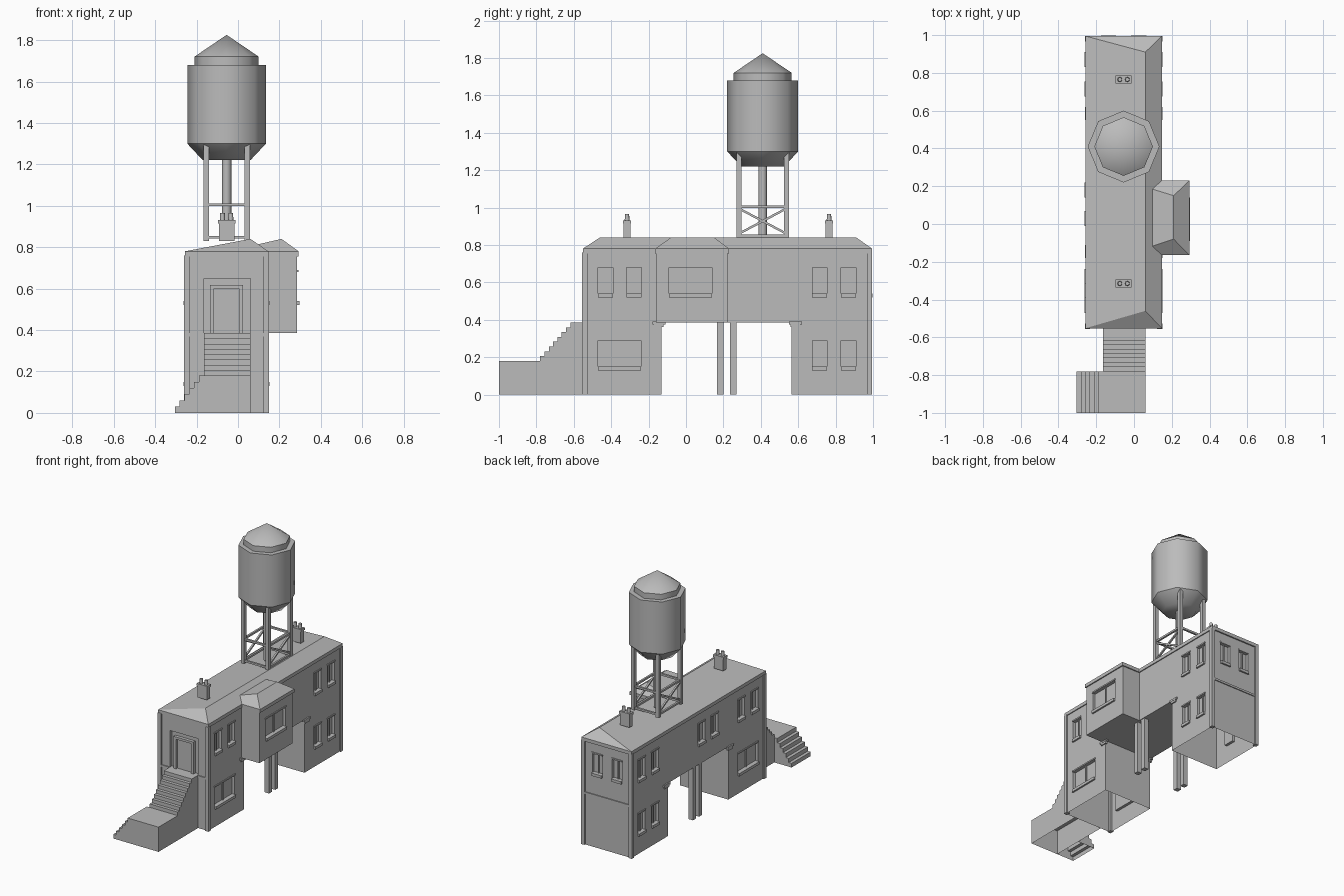
import bpy, bmesh, math
from mathutils import Vector

if "Cube" in bpy.data.objects:
    bpy.data.objects.remove(bpy.data.objects["Cube"])

grey = bpy.data.materials.new("plain grey")
grey.use_nodes = True
grey.diffuse_color = (0.5, 0.5, 0.5, 1)
grey.node_tree.nodes["Principled BSDF"].inputs["Base Color"].default_value = (0.5, 0.5, 0.5, 1)


def finish(name, bm):
    bmesh.ops.recalc_face_normals(bm, faces=bm.faces)
    mesh = bpy.data.meshes.new(name)
    bm.to_mesh(mesh)
    bm.free()
    mesh.materials.append(grey)
    ob = bpy.data.objects.new(name, mesh)
    bpy.context.collection.objects.link(ob)
    return ob


def add_box(bm, x0, x1, y0, y1, z0, z1):
    vs = bmesh.ops.create_cube(bm, size=1)["verts"]
    for v in vs:
        v.co = ((x0, x1)[v.co.x > 0], (y0, y1)[v.co.y > 0], (z0, z1)[v.co.z > 0])
    return vs


def boxes(name, items):
    bm = bmesh.new()
    for item in items:
        add_box(bm, *item)
    return finish(name, bm)


def prism(name, points, axis, start, end):
    """Extrude a closed profile of (across, height) points along x or y."""
    bm = bmesh.new()
    place = (lambda a, z: (start, a, z)) if axis == "x" else (lambda a, z: (a, start, z))
    face = bm.faces.new([bm.verts.new(place(a, z)) for a, z in points])
    moved = bmesh.ops.extrude_face_region(bm, geom=[face])["geom"]
    shift = Vector((end - start, 0, 0) if axis == "x" else (0, end - start, 0))
    bmesh.ops.translate(bm, vec=shift, verts=[v for v in moved if isinstance(v, bmesh.types.BMVert)])
    return finish(name, bm)


def hip_roof(name, base, top):
    """Eave slab with a sloped, flat-topped roof above it."""
    bm = bmesh.new()
    add_box(bm, *base, EAVE - 0.025, EAVE)
    for v in add_box(bm, *base, EAVE, ROOF):
        if v.co.z > EAVE + 0.01:
            v.co.x = top[0] if v.co.x == min(base[:2]) else top[1]
            v.co.y = top[2] if v.co.y < (base[2] + base[3]) / 2 else top[3]
    return finish(name, bm)


def ring(name, r0, r1, z0, z1, sides=8, x=-0.055, y=0.41):
    bm = bmesh.new()
    bmesh.ops.create_cone(bm, cap_ends=True, segments=sides, radius1=r0, radius2=r1, depth=z1 - z0)
    bmesh.ops.translate(bm, vec=(x, y, (z0 + z1) / 2), verts=bm.verts)
    ob = finish(name, bm)
    bpy.ops.object.select_all(action="DESELECT")
    ob.select_set(True)
    bpy.context.view_layer.objects.active = ob
    bpy.ops.object.shade_smooth_by_angle(angle=math.radians(50))
    return ob


def beam(name, a, b, width):
    a, b = Vector(a), Vector(b)
    bm = bmesh.new()
    bmesh.ops.create_cube(bm, size=1)
    bmesh.ops.scale(bm, vec=(width, width, (b - a).length), verts=bm.verts)
    ob = finish(name, bm)
    ob.rotation_euler = (b - a).to_track_quat("Z", "Y").to_euler()
    ob.location = (a + b) / 2


def carve(ob, cuts, open_base=False):
    """Cut recesses into a solid, then optionally open its underside."""
    cutter = boxes("recess_cutter", cuts)
    cutter.hide_render = True
    mod = ob.modifiers.new("recesses", "BOOLEAN")
    mod.object, mod.operation, mod.solver = cutter, "DIFFERENCE", "EXACT"
    mesh = bpy.data.meshes.new_from_object(ob.evaluated_get(bpy.context.evaluated_depsgraph_get()))
    ob.modifiers.clear()
    ob.data = mesh
    bpy.data.objects.remove(cutter)
    if open_base:
        open_bottom(ob)


def open_bottom(ob):
    bm = bmesh.new()
    bm.from_mesh(ob.data)
    low = [f for f in bm.faces if all(v.co.z < 0.001 for v in f.verts)]
    bmesh.ops.delete(bm, geom=low, context="FACES")
    bm.to_mesh(ob.data)
    bm.free()


X0, X1, Y0, Y1 = -0.25, 0.14, -0.545, 0.985
EAVE, ROOF, FLOOR = 0.78, 0.84, 0.385
LOW, HIGH = 0.14, 0.53
TALL, NARROW, WIDE = 0.15, 0.08, 0.23
DEEP = 0.02

# Window recesses with sills and lintels
trim = []


def window(side, centre, z, width=NARROW, wall=None):
    """side is -1 or 1 for the x walls, 0 for the back wall."""
    a, b = centre - width / 2, centre + width / 2
    if wall is None:
        wall = {-1: X0, 1: X1, 0: Y1}[side]
    s = side or 1

    def slab(inner, outer, extra, z0, z1):
        span = sorted((wall + s * inner, wall + s * outer))
        run = [a - extra, b + extra]
        return (*span, *run, z0, z1) if side else (*run, *span, z0, z1)

    trim.append(slab(-DEEP, 0.012, 0, z - 0.01, z + 0.01))
    trim.append(slab(-0.005, 0.006, 0.004, z + TALL, z + TALL + 0.01))
    trim.append(slab(-DEEP, -0.012, -0.004 - width / 2 + 0.008, z, z + TALL))
    return slab(-DEEP, 0.05, 0, z, z + TALL)


cuts = []
for side in (-1, 1):
    for y in (0.715, 0.87):
        cuts += [window(side, y, LOW), window(side, y, HIGH)]
    cuts += [window(side, y, HIGH) for y in (-0.43, -0.278)]
    cuts.append(window(side, -0.355, LOW, WIDE))
cuts += [window(-1, y, HIGH) for y in (0.18, 0.03)]
cuts += [window(0, x, HIGH) for x in (-0.135, 0.025)]
cuts.append((-0.165, 0.06, Y0 - 0.05, Y0 + DEEP, FLOOR, 0.65))

# Two-storey body bridging an open passage
body = prism("building_body", [(Y0, 0), (-0.13, 0), (-0.13, FLOOR), (0.565, FLOOR), (0.565, 0),
                               (Y1, 0), (Y1, EAVE - 0.01), (Y0, EAVE - 0.01)], "x", X0, X1)
carve(body, cuts, True)

# Projecting bay
bay = boxes("side_bay", [(X1 - 0.01, 0.285, -0.16, 0.222, FLOOR, EAVE - 0.01)])
carve(bay, [window(1, 0.025, HIGH, WIDE, 0.285)])
boxes("window_trim", trim)

# Roofs
hip_roof("main_roof", (X0 - 0.007, X1 + 0.007, Y0 - 0.007, Y1 + 0.01), (-0.165, 0.06, -0.46, 0.91))
hip_roof("bay_roof", (-0.05, 0.293, -0.165, 0.23), (-0.05, 0.21, -0.08, 0.15))

# Corner posts, floor bands, passage brackets and columns
boxes("corner_posts", [(x, x + 0.028, y, y + 0.028, 0, 0.76)
                       for x in (X0 - 0.01, X1 - 0.018) for y in (Y0 - 0.01, Y1 - 0.018)])
boxes("floor_bands", [(X0, X1, y - 0.007, y + 0.007, 0.37, FLOOR) for y in (Y0, Y1)])
brackets = []
for x in (X0, X1):
    for y in (-0.145, 0.585):
        brackets.append((x - 0.01, x + 0.01, y - 0.035, y + 0.035, 0.375, 0.39))
        brackets.append((x - 0.008, x + 0.008, y - 0.025, y + 0.025, 0.36, 0.375))
boxes("passage_brackets", brackets)
boxes("passage_columns", [(x, x + 0.035, y, y + 0.035, 0, FLOOR)
                          for x in (X0 + 0.005, X1 - 0.04) for y in (0.165, 0.235)])

# Front door with frame set in the recess
boxes("door_frame", [(-0.135, -0.115, Y0 - 0.003, Y0 + DEEP, FLOOR, 0.6),
                     (0.005, 0.025, Y0 - 0.003, Y0 + DEEP, FLOOR, 0.6),
                     (-0.135, 0.025, Y0 - 0.003, Y0 + DEEP, 0.6, 0.617)])
boxes("front_door", [(-0.115, 0.005, Y0 + 0.012, Y0 + DEEP, FLOOR, 0.6)])


def stairs(a0, a1, z0, z1, count):
    points = []
    for i in range(count):
        a = a0 + (a1 - a0) * i / count
        points += [(a, z0 + (z1 - z0) * i / count), (a, z0 + (z1 - z0) * (i + 1) / count)]
    return points


# Front stairs, landing and side steps
main = prism("front_stairs", [(Y0, 0), (-1, 0), (-1, 0.18)] + stairs(-0.78, -0.595, 0.18, FLOOR, 8)
             + [(Y0, FLOOR)], "x", -0.165, 0.06)
side = prism("side_steps", stairs(-0.305, -0.165, 0, 0.18, 6) + [(-0.165, 0.18), (-0.165, 0)],
             "y", -1, -0.78)
for ob in (main, side):
    open_bottom(ob)

# Chimneys with twin pots
for y in (-0.315, 0.765):
    boxes("chimney", [(-0.092, -0.018, y - 0.018, y + 0.018, ROOF - 0.01, 0.92),
                      (-0.097, -0.013, y - 0.022, y + 0.022, 0.915, 0.932)])
    for x in (-0.075, -0.035):
        ring("chimney_pot", 0.013, 0.011, 0.93, 0.965, 8, x, y)

# Water tank
ring("tank_bottom", 0.115, 0.19, 1.22, 1.30)
ring("tank_wall", 0.19, 0.19, 1.30, 1.68)
ring("tank_collar", 0.155, 0.155, 1.68, 1.72)
ring("tank_cap", 0.155, 0, 1.72, 1.825)
ring("down_pipe", 0.023, 0.023, ROOF - 0.01, 1.23)

# Tank stand
LX, LY = (-0.153, 0.045), (0.283, 0.537)
boxes("tank_legs", [(x - 0.013, x + 0.013, y - 0.013, y + 0.013, ROOF - 0.01, 1.31) for x in LX for y in LY])
for z in (0.848, 1.005):
    for x in LX:
        beam("stand_rail", (x, LY[0], z), (x, LY[1], z), 0.014)
    for y in LY:
        beam("stand_rail", (LX[0], y, z), (LX[1], y, z), 0.014)
for x in LX:
    beam("cross_brace", (x, LY[0], 0.86), (x, LY[1], 0.995), 0.012)
    beam("cross_brace", (x, LY[0], 0.995), (x, LY[1], 0.86), 0.012)
